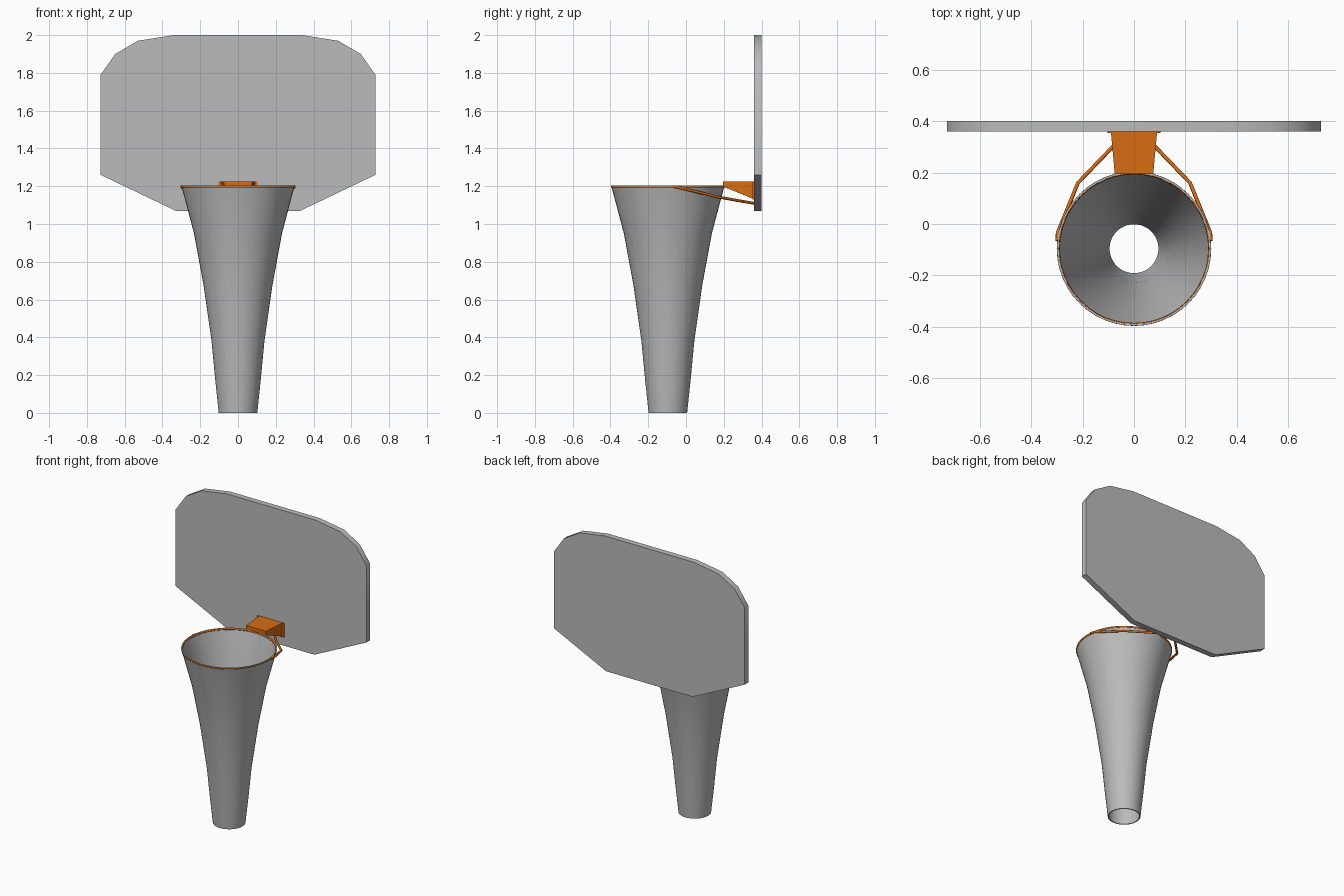
import bpy, bmesh, math
from mathutils import Vector

if "Cube" in bpy.data.objects:
    bpy.data.objects.remove(bpy.data.objects["Cube"])

CY = -0.096  # hoop centre in y


def material(name, rgb):
    m = bpy.data.materials.new(name)
    m.diffuse_color = (*rgb, 1)
    m.use_nodes = True
    m.node_tree.nodes["Principled BSDF"].inputs["Base Color"].default_value = m.diffuse_color
    return m


GREY = material("grey", (0.5, 0.5, 0.5))
ORANGE = material("orange", (0.68, 0.15, 0.006))


def make(name, bm, mat, smooth=None):
    bmesh.ops.recalc_face_normals(bm, faces=bm.faces)
    me = bpy.data.meshes.new(name)
    bm.to_mesh(me)
    bm.free()
    me.materials.append(mat)
    ob = bpy.data.objects.new(name, me)
    bpy.context.collection.objects.link(ob)
    if smooth:
        bpy.ops.object.select_all(action='DESELECT')
        ob.select_set(True)
        bpy.context.view_layer.objects.active = ob
        bpy.ops.object.shade_smooth_by_angle(angle=math.radians(smooth))
    return ob


def prism(name, pts, offset, mat, smooth=None):
    """Extrude a closed polygon of 3D points along an offset."""
    bm = bmesh.new()
    f = bm.faces.new([bm.verts.new(p) for p in pts])
    r = bmesh.ops.extrude_face_region(bm, geom=[f])
    vs = [g for g in r["geom"] if isinstance(g, bmesh.types.BMVert)]
    bmesh.ops.translate(bm, verts=vs, vec=offset)
    if len(bm.faces) == len(pts) + 1:  # keep both caps
        bm.faces.new([v for v in f.verts])
    return make(name, bm, mat, smooth)


def lathe(name, profile, n, mat, smooth):
    """Revolve a closed (r, z) profile around the hoop axis."""
    bm = bmesh.new()
    rings = []
    for i in range(n):
        a = 2 * math.pi * i / n
        rings.append([bm.verts.new((r * math.cos(a), CY + r * math.sin(a), z))
                      for r, z in profile])
    k = len(profile)
    for i in range(n):
        p, q = rings[i], rings[(i + 1) % n]
        for j in range(k):
            bm.faces.new((p[j], q[j], q[(j + 1) % k], p[(j + 1) % k]))
    return make(name, bm, mat, smooth)


# backboard
half = [(0.33, 1.07), (0.727, 1.26), (0.727, 1.79), (0.65, 1.90),
        (0.53, 1.97), (0.34, 2.0)]
outline = half + [(-x, z) for x, z in reversed(half)]
prism("backboard", [(x, 0.36, z) for x, z in outline], (0, 0.04, 0), GREY, 40)

# long flared net, thin walled
outer = [(0.102, 0), (0.12, 0.17), (0.14, 0.38), (0.183, 0.68),
         (0.233, 0.95), (0.300, 1.203)]
wall = 0.007
inner = [(r - wall, z) for r, z in reversed(outer)]
lathe("net", outer + inner, 48, GREY, 50)

# rim ring just inside the top of the net
tube = [(0.2945 + 0.006 * math.cos(t * math.pi / 4),
         1.196 + 0.006 * math.sin(t * math.pi / 4)) for t in range(8)]
lathe("rim", tube, 48, ORANGE, 60)

# bracket: top plate, back plate and side gussets
prism("bracket_top", [(-0.075, 0.195, 1.212), (0.075, 0.195, 1.212),
                      (0.09, 0.36, 1.212), (-0.09, 0.36, 1.212)],
      (0, 0, 0.014), ORANGE)
prism("bracket_front", [(-0.075, 0.195, 1.198), (0.075, 0.195, 1.198),
                        (0.075, 0.195, 1.212), (-0.075, 0.195, 1.212)],
      (0, 0.008, 0), ORANGE)
prism("bracket_back", [(-0.104, 0.353, 1.13), (0.104, 0.353, 1.13),
                       (0.104, 0.353, 1.226), (-0.104, 0.353, 1.226)],
      (0, 0.008, 0), ORANGE)
for s, side in ((1, "right"), (-1, "left")):
    prism("bracket_gusset_" + side,
          [(s * 0.074, 0.197, 1.214), (s * 0.074, 0.197, 1.198),
           (s * 0.089, 0.358, 1.132), (s * 0.089, 0.358, 1.214)],
          (-s * 0.008, 0, 0), ORANGE)

    # bent support rod from backboard to rim
    path = [(0.03, 0.36, 1.11), (0.085, 0.298, 1.12), (0.218, 0.16, 1.145),
            (0.297, -0.035, 1.193), (0.298, -0.065, 1.198)]
    path = [Vector((s * x, y, z)) for x, y, z in path]
    bm = bmesh.new()
    rings = []
    for i, p in enumerate(path):
        d = (path[min(i + 1, 4)] - path[max(i - 1, 0)]).normalized()
        u = d.cross(Vector((0, 0, 1))).normalized()
        w = d.cross(u)
        rings.append([bm.verts.new(p + 0.0075 * (u * math.cos(t * math.pi / 4)
                                                + w * math.sin(t * math.pi / 4)))
                      for t in range(8)])
    for a, b in zip(rings, rings[1:]):
        for t in range(8):
            bm.faces.new((a[t], a[(t + 1) % 8], b[(t + 1) % 8], b[t]))
    bm.faces.new(rings[0])
    bm.faces.new(rings[-1])
    make("support_rod_" + side, bm, ORANGE, 50)
